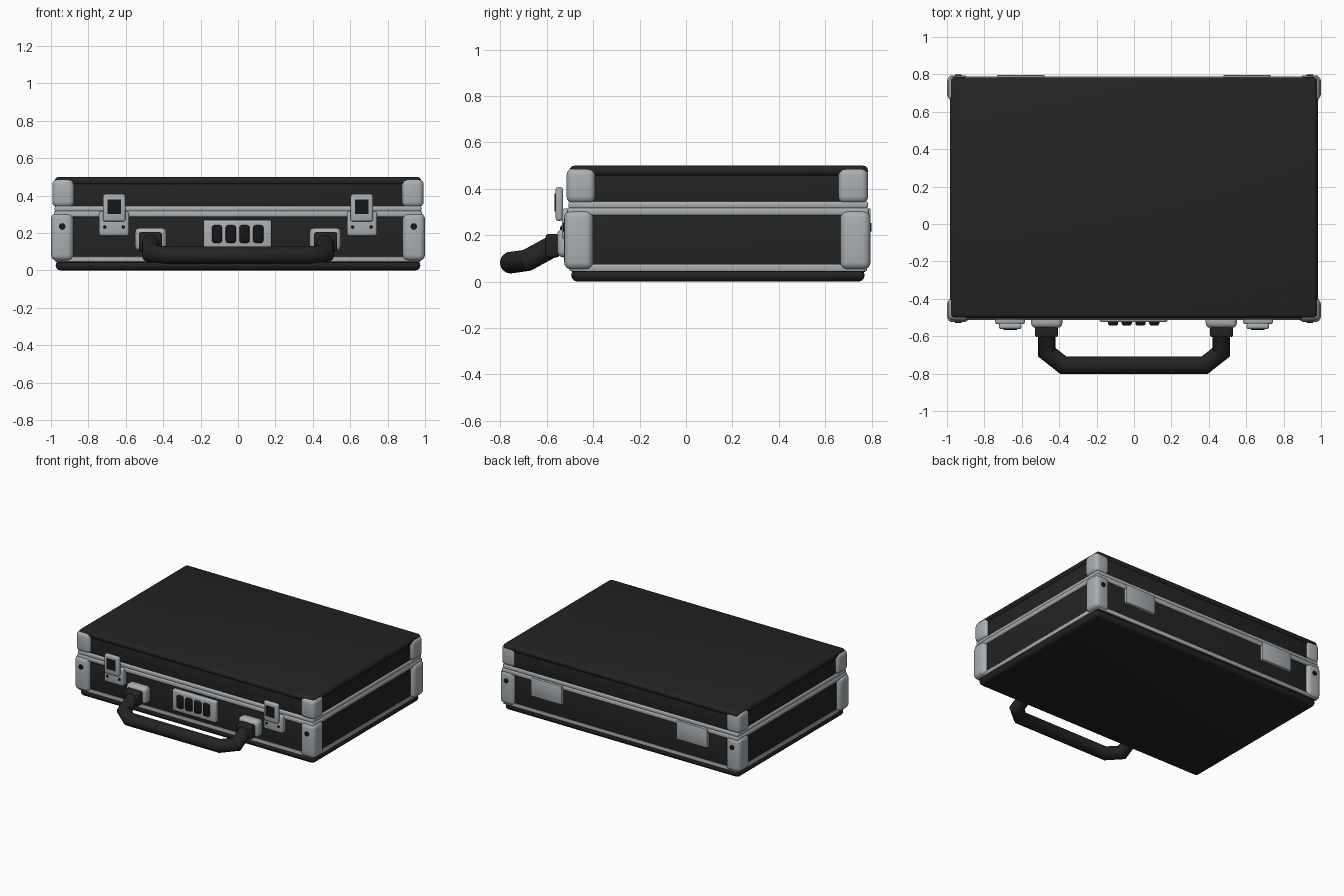
import bpy, bmesh, math
from mathutils import Vector

cube = bpy.data.objects.get("Cube")
if cube:
    bpy.data.objects.remove(cube, do_unlink=True)


def material(name, rgb):
    m = bpy.data.materials.new(name)
    m.use_nodes = True
    m.diffuse_color = (*rgb, 1)
    m.node_tree.nodes["Principled BSDF"].inputs["Base Color"].default_value = (*rgb, 1)
    return m


BLACK = material("black_leather", (0.017, 0.017, 0.017))
SILVER = material("brushed_silver", (0.40, 0.43, 0.45))
DARK = material("dark_inset", (0.008, 0.008, 0.009))


def finish(bm, name, mat):
    bmesh.ops.recalc_face_normals(bm, faces=bm.faces)
    mesh = bpy.data.meshes.new(name)
    bm.to_mesh(mesh)
    bm.free()
    mesh.materials.append(mat)
    ob = bpy.data.objects.new(name, mesh)
    bpy.context.collection.objects.link(ob)
    bpy.ops.object.select_all(action='DESELECT')
    ob.select_set(True)
    bpy.context.view_layer.objects.active = ob
    bpy.ops.object.shade_smooth_by_angle(angle=math.radians(40))
    return ob


def box(name, xs, ys, zs, mat, bevel=0.0, segments=3):
    """Box from its ranges along each axis, with rounded edges."""
    bm = bmesh.new()
    bmesh.ops.create_cube(bm, size=1)
    for v in bm.verts:
        v.co = [sum(r) / 2 + c * (r[1] - r[0]) for r, c in zip((xs, ys, zs), v.co)]
    if bevel:
        bmesh.ops.bevel(bm, geom=bm.edges[:], offset=bevel, segments=segments,
                        profile=0.5, affect='EDGES', clamp_overlap=True)
    return finish(bm, name, mat)


def tube(name, points, radius, mat, sides=16):
    """Closed tube along a path, with mitred bends."""
    pts = [Vector(p) for p in points]
    dirs = [(b - a).normalized() for a, b in zip(pts, pts[1:])]
    side = dirs[0].cross(Vector((1, 0, 0))).normalized()
    up = dirs[0].cross(side)
    ring = [pts[0] + radius * (math.cos(t) * side + math.sin(t) * up)
            for t in (2 * math.pi * i / sides for i in range(sides))]
    bm = bmesh.new()
    rings = [[bm.verts.new(p) for p in ring]]
    for i, d in enumerate(dirs):
        nxt = dirs[min(i + 1, len(dirs) - 1)]
        normal = (d + nxt).normalized()
        ring = [p + d * ((pts[i + 1] - p).dot(normal) / d.dot(normal)) for p in ring]
        rings.append([bm.verts.new(p) for p in ring])
    for a, b in zip(rings, rings[1:]):
        for i in range(sides):
            j = (i + 1) % sides
            bm.faces.new((a[i], a[j], b[j], b[i]))
    bm.faces.new(rings[0])
    bm.faces.new(rings[-1])
    return finish(bm, name, mat)


def mirrored(s, a, b):
    """Range on one side of the case: s is 1 for left, -1 for right."""
    return tuple(sorted((s * a, s * b)))


# Case shells
box("base_panel", (-0.975, 0.975), (-0.495, 0.77), (0, 0.055), BLACK, 0.03)
box("lower_shell", (-0.97, 0.97), (-0.495, 0.775), (0.04, 0.3), BLACK, 0.01)
box("upper_shell", (-0.97, 0.97), (-0.495, 0.775), (0.33, 0.47), BLACK, 0.01)
box("lid_panel", (-0.98, 0.98), (-0.502, 0.784), (0.455, 0.5), BLACK, 0.021)

# Metal rims
box("bottom_trim", (-0.977, 0.977), (-0.502, 0.78), (0.045, 0.075), SILVER, 0.006, 2)
box("lower_rim", (-0.985, 0.985), (-0.512, 0.788), (0.285, 0.319), SILVER, 0.01)
box("upper_rim", (-0.98, 0.98), (-0.507, 0.784), (0.315, 0.346), SILVER, 0.01)

# Corner guards with rivets
for s, side in ((1, "left"), (-1, "right")):
    for f, end in ((-1, "front"), (1, "back")):
        tag = f"{end}_{side}"
        low_y = (-0.525, -0.40) if f < 0 else (0.665, 0.795)
        top_y = (-0.515, -0.39) if f < 0 else (0.655, 0.785)
        box(f"lower_corner_{tag}", mirrored(s, 0.88, 1.0), low_y, (0.052, 0.307), SILVER, 0.032, 4)
        box(f"upper_corner_{tag}", mirrored(s, 0.875, 0.993), top_y, (0.338, 0.489), SILVER, 0.03, 4)
        y = low_y[0] if f < 0 else low_y[1]
        tube(f"corner_rivet_{tag}", [(s * 0.94, y - f * 0.01, 0.235), (s * 0.94, y + f * 0.005, 0.235)],
             0.018, DARK, 12)

# Latches, hinges and handle mounts on each side
for s, side in ((1, "left"), (-1, "right")):
    box(f"latch_base_{side}", mirrored(s, 0.583, 0.743), (-0.535, -0.48), (0.185, 0.315), SILVER, 0.012)
    box(f"latch_hasp_{side}", mirrored(s, 0.602, 0.722), (-0.562, -0.53), (0.262, 0.408), SILVER, 0.012)
    box(f"latch_window_{side}", mirrored(s, 0.625, 0.699), (-0.566, -0.558), (0.302, 0.38), DARK)
    for x in (0.613, 0.712):
        tube(f"latch_screw_{side}", [(s * x, -0.53, 0.232), (s * x, -0.539, 0.232)], 0.01, DARK, 8)

    hinge_x = mirrored(s, 0.477, 0.733)
    tube(f"hinge_barrel_{side}", [(hinge_x[0], 0.78, 0.316), (hinge_x[1], 0.78, 0.316)], 0.025, SILVER)
    box(f"hinge_plate_{side}", hinge_x, (0.76, 0.796), (0.175, 0.316), SILVER, 0.005, 2)

    box(f"handle_mount_{side}", mirrored(s, 0.383, 0.55), (-0.555, -0.48), (0.105, 0.228), SILVER, 0.025)
    box(f"handle_collar_{side}", mirrored(s, 0.407, 0.53), (-0.605, -0.545), (0.105, 0.205), BLACK, 0.012)

# Handle
half = [(0.467, -0.56, 0.16), (0.467, -0.685, 0.092), (0.378, -0.755, 0.082)]
tube("handle", half + [(-x, y, z) for x, y, z in reversed(half)], 0.047, BLACK)

# Combination lock
box("lock_plate", (-0.185, 0.18), (-0.525, -0.48), (0.11, 0.27), SILVER, 0.012)
for i in range(4):
    x = -0.112 + i * 0.0735
    box(f"lock_dial_{i + 1}", (x - 0.027, x + 0.027), (-0.543, -0.5), (0.148, 0.242), DARK, 0.012)
